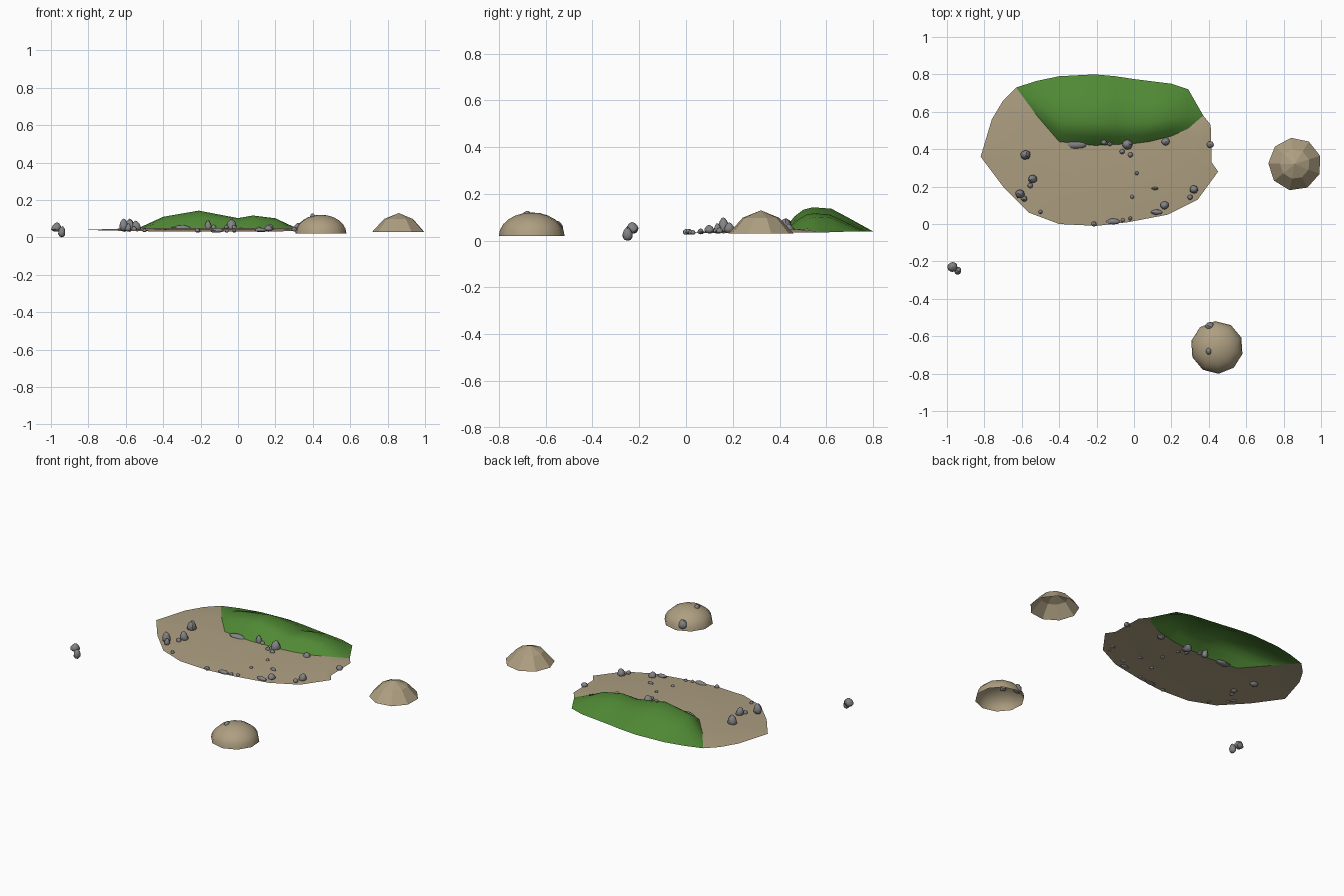
import bpy, bmesh, math, random
from mathutils import Vector

if "Cube" in bpy.data.objects:
    bpy.data.objects.remove(bpy.data.objects["Cube"])

random.seed(4)


def material(name, rgb):
    m = bpy.data.materials.new(name)
    m.diffuse_color = (*rgb, 1)
    m.use_nodes = True
    m.node_tree.nodes["Principled BSDF"].inputs["Base Color"].default_value = m.diffuse_color
    return m


SAND = material("sand", (0.42, 0.345, 0.22))
GRASS = material("grass green", (0.08, 0.25, 0.035))
STONE = material("stone grey", (0.23, 0.23, 0.24))


def make_object(name, bm, mat, smooth_angle=None):
    me = bpy.data.meshes.new(name)
    bm.to_mesh(me)
    bm.free()
    me.materials.append(mat)
    ob = bpy.data.objects.new(name, me)
    bpy.context.collection.objects.link(ob)
    if smooth_angle:
        bpy.ops.object.select_all(action='DESELECT')
        ob.select_set(True)
        bpy.context.view_layer.objects.active = ob
        bpy.ops.object.shade_smooth_by_angle(angle=math.radians(smooth_angle))
    return ob


def loft(rows, closed=False):
    """Skin a list of equal-length point rows; normals face up."""
    bm = bmesh.new()
    grid = [[bm.verts.new(p) for p in row] for row in rows]
    n = len(rows[0])
    for a, b in zip(grid, grid[1:]):
        for i in range(n if closed else n - 1):
            j = (i + 1) % n
            bm.faces.new((a[i], a[j], b[j], b[i]))
    bmesh.ops.remove_doubles(bm, verts=bm.verts, dist=0.0005)
    bmesh.ops.recalc_face_normals(bm, faces=bm.faces)
    if sum(f.normal.z * f.calc_area() for f in bm.faces) < 0:
        bmesh.ops.reverse_faces(bm, faces=bm.faces)
    return bm


def along(points, u):
    """Point at index fraction u of a polyline."""
    k = u * (len(points) - 1)
    i = min(int(k + 1e-6), len(points) - 2)
    return Vector(points[i]).lerp(Vector(points[i + 1]), k - i)


# Grass ridge columns: x, front y, back y, ridge height
columns = [(-.63, .73, .73, .04), (-.52, .58, .765, .055), (-.40, .44, .79, .11),
           (-.21, .42, .80, .143), (-.10, .425, .79, .122), (0, .43, .775, .103),
           (.08, .44, .765, .117), (.20, .47, .75, .102), (.29, .51, .72, .06),
           (.37, .58, .58, .035)]
grass_edge = [Vector((x, yf, min(.05, top))) for x, yf, yb, top in columns]

# Grass hill: steep at the front, gentle at the back
profile = [(0, 0), (.12, .6), (.22, .9), (.32, 1), (.53, .94), (.69, .62), (1, 0)]
rows = []
for t, h in profile:
    row = []
    for (x, yf, yb, top), f in zip(columns, grass_edge):
        base = f.z + (min(.04, top) - f.z) * t
        row.append((x, yf + (yb - yf) * t, base + max(top - base, 0) * h))
    rows.append(row)
make_object("grass_hill", loft(rows), GRASS, 60)

# Sand beach between the outer shore and the grass edge
shore_xy = [(-.63, .73), (-.70, .66), (-.76, .56), (-.82, .36), (-.70, .20), (-.56, .06),
            (-.40, 0), (-.20, -.01), (-.03, .01), (.18, .05), (.34, .13), (.45, .28),
            (.415, .33), (.41, .53), (.37, .58)]
shore = [(x, y, .032 + (.008 if x < 0 else .003) * min(max(y * 3, 0), 1)) for x, y in shore_xy]
params = sorted({round(i / (len(p) - 1), 5) for p in (shore, grass_edge) for i in range(len(p))})
rows = []
for v in (0, .15, .35, .65, 1):
    row = []
    for u in params:
        a, b = along(shore, u), along(grass_edge, u)
        p = a.lerp(b, v)
        p.z = a.z + (b.z - a.z) * math.sin(v * math.pi / 2)
        row.append(p)
    rows.append(row)
make_object("sand_beach", loft(rows), SAND, 60)


# Sand mounds: hollow domes over a many-sided base
def mound(name, x, y, radius, sides, turn, base, top, rings, smooth=None):
    rim = [turn + math.tau * i / sides for i in range(sides)]
    rows = [[(x + radius * r * math.cos(a), y + radius * r * math.sin(a), base + (top - base) * h)
             for a in rim] for r, h in rings]
    return make_object(name, loft(rows, closed=True), SAND, smooth)


dome = [(math.cos(a), math.sin(a)) for a in (math.pi / 2 * i / 6 for i in range(7))]
mound("smooth_sand_mound", .443, -.66, .141, 10, .38, .02, .121, dome, 60)
mound("faceted_sand_mound", .86, .32, .142, 9, .32, .03, .13, [(1, 0), (.56, .68), (0, 1)])


# Rocks: tapered, slightly jittered pebbles
def rock(name, x, y, z0, z1, wx, wy):
    bm = bmesh.new()
    bmesh.ops.create_icosphere(bm, subdivisions=2, radius=1)
    lean = random.uniform(-.2, .2)
    for v in bm.verts:
        p = v.co * random.uniform(.92, 1.06)
        taper = 1.05 - .3 * p.z
        z = max(-1, min(1, p.z))
        v.co = (x + (p.x * taper + lean * p.z) * wx / 2, y + p.y * taper * wy / 2,
                z0 + (z + 1) / 2 * (z1 - z0))
    return make_object(name, bm, STONE, 35)


# Standing rocks: x, y, width, top
standing = [(-.16, .437, .034, .092), (-.035, .425, .054, .097), (.17, .44, .042, .073),
            (.408, .425, .036, .06), (-.58, .37, .05, .10), (-.543, .24, .044, .09),
            (-.61, .16, .046, .10), (-.587, .135, .03, .075), (.163, .10, .042, .068),
            (.32, .185, .042, .078)]
for i, (x, y, w, top) in enumerate(standing):
    rock(f"standing_rock_{i + 1}", x, y, .03, top, w, w * .95)

# Flat rocks lying along the beach
for i, (x, y, w) in enumerate([(-.305, .425, .10), (-.11, .013, .07), (.12, .063, .06), (.112, .19, .035)]):
    z = .025 + .04 * min(y, .4)
    rock(f"flat_rock_{i + 1}", x, y, z, z + .025, w, w * .43)

# Small pebbles
pebbles = [(-.13, .43), (-.063, .387), (-.02, .37), (.30, .143), (-.555, .205), (-.215, 0),
           (-.06, .02), (-.02, .03), (-.50, .065), (-.01, .145), (.015, .272)]
for i, (x, y) in enumerate(pebbles):
    size = .026 if i < 6 else .02
    z = .025 + .04 * y
    rock(f"pebble_{i + 1}", x, y, z, z + size, size, size)

# Rocks on the smooth mound and the offshore pair
rock("mound_top_rock", .40, -.68, .10, .128, .028, .036)
rock("mound_side_rock", .405, -.548, .025, .085, .05, .044)
rock("offshore_rock_tall", -.97, -.23, .03, .08, .05, .05)
rock("offshore_rock_low", -.942, -.25, 0, .06, .036, .04)
